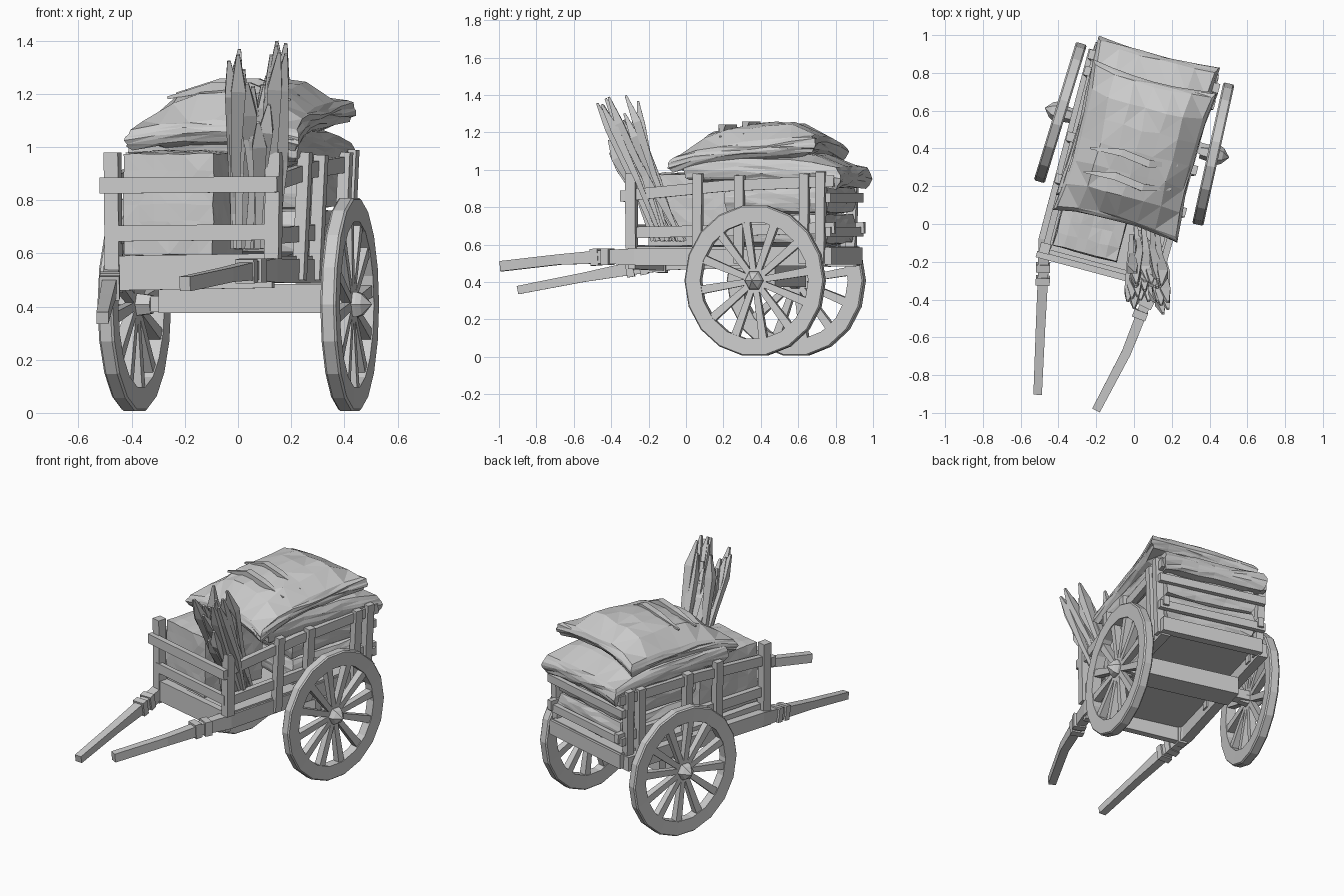
import bpy, bmesh, random
from math import sin, cos, pi, radians
from mathutils import Vector, Matrix

if "Cube" in bpy.data.objects:
    bpy.data.objects.remove(bpy.data.objects["Cube"])

random.seed(4)
# Cart frame: origin under the axle centre, turned 15 degrees on the ground
CART = Matrix.Translation((0.02, 0.49, 0)) @ Matrix.Rotation(radians(-15), 4, 'Z')
WORLD = Matrix.Identity(4)


def finish(name, bm, matrix):
    bmesh.ops.recalc_face_normals(bm, faces=bm.faces)
    me = bpy.data.meshes.new(name)
    bm.to_mesh(me)
    bm.free()
    ob = bpy.data.objects.new(name, me)
    ob.matrix_world = matrix
    bpy.context.collection.objects.link(ob)
    return ob


def add_beam(bm, pts, w, h):
    """Rectangular section swept along pts; w and h may vary per point."""
    pts = [Vector(p) for p in pts]
    n = len(pts)
    w = w if isinstance(w, (list, tuple)) else [w] * n
    h = h if isinstance(h, (list, tuple)) else [h] * n
    rings = []
    for i, p in enumerate(pts):
        t = (pts[min(i + 1, n - 1)] - pts[max(i - 1, 0)]).normalized()
        up = Vector((0, 1, 0)) if abs(t.z) > 0.8 else Vector((0, 0, 1))
        side = t.cross(up).normalized()
        up = side.cross(t)
        rings.append([bm.verts.new(p + side * a * w[i] / 2 + up * b * h[i] / 2)
                      for a, b in ((-1, -1), (1, -1), (1, 1), (-1, 1))])
    for r, s in zip(rings, rings[1:]):
        for k in range(4):
            bm.faces.new((r[k], r[(k + 1) % 4], s[(k + 1) % 4], s[k]))
    bm.faces.new(rings[0])
    bm.faces.new(rings[-1])


def beam(name, pts, w, h, matrix=CART):
    bm = bmesh.new()
    add_beam(bm, pts, w, h)
    return finish(name, bm, matrix)


def add_lathe(bm, profile, n):
    """Closed (x, radius) profile turned around the x axis."""
    rings = [[bm.verts.new((x, r * cos(2 * pi * i / n), r * sin(2 * pi * i / n)))
              for x, r in profile] for i in range(n)]
    m = len(profile)
    for i in range(n):
        a, b = rings[i], rings[(i + 1) % n]
        for k in range(m):
            bm.faces.new((a[k], a[(k + 1) % m], b[(k + 1) % m], b[k]))


def wheel(name, centre, angle, side):
    bm = bmesh.new()
    add_lathe(bm, [(-.028, .315), (.028, .315), (.03, .4), (.022, .407), (-.022, .407), (-.03, .4)], 18)
    add_lathe(bm, [(-.07, .002), (-.07, .04), (.03, .055), (.05, .045), (.085, .002)], 6)
    for i in range(12):
        a = 2 * pi * (i + .3) / 12
        d = Vector((0, cos(a), sin(a)))
        add_beam(bm, [d * .03, d * .33], [.032, .046], [.032, .046])
    m = (Matrix.Translation(centre) @ Matrix.Rotation(radians(-angle), 4, 'Z')
         @ Matrix.Diagonal((side, .94, 1, 1)))
    bm.transform(m)
    return finish(name, bm, WORLD)


def sack(name, centre, size, pinch=.1, edge=.15, rough=.01, bend=lambda u, v: 0, belly=.06):
    """Pillow from a gridded cube: thick in the middle, thin and rounded at the seams."""
    bm = bmesh.new()
    bmesh.ops.create_cube(bm, size=2)
    bmesh.ops.subdivide_edges(bm, edges=bm.edges[:], cuts=5, use_grid_fill=True)
    for vert in bm.verts:
        u, v, w = vert.co
        t = edge + (1 - edge) * max(0, (1 - u ** 4) * (1 - v ** 4)) ** .5
        r = 1 - belly * w * w
        vert.co = (centre[0] + size[0] / 2 * u * r * (1 - pinch * (1 - v * v)),
                   centre[1] + size[1] / 2 * v * r * (1 - pinch * (1 - u * u)),
                   centre[2] + size[2] / 2 * w * t + bend(u, v))
        seam = .5 if max(abs(u), abs(v)) > .99 else 1
        vert.co += Vector([random.uniform(-rough, rough) * seam for _ in range(3)])
    bmesh.ops.triangulate(bm, faces=bm.faces[:])
    return finish(name, bm, CART)


# Wheels and axle
wheel("right_wheel", (.42, .37, .408), 12.5, 1)
wheel("left_wheel", (-.39, .59, .408), 17, -1)
beam("axle", [(-.42, 0, .41), (.42, 0, .41)], .06, .06)
beam("axle_beam", [(-.31, 0, .43), (.33, 0, .43)], .15, .11)

# Bed
beam("bed_floor", [(0, -.71, .57), (0, .37, .57)], .62, .04)
beam("front_board", [(-.33, -.725, .525), (.31, -.725, .535)], .04, .13)
beam("tail_board", [(-.32, .36, .54), (.32, .36, .54)], .05, .09)

# Shafts: run along the bed sides, then bend forward
beam("right_shaft", [(.385, .75, .53), (.12, -.27, .535), (.05, -.45, .535), (-.04, -.68, .52), (-.2, -.985, .485)],
     [.06, .06, .055, .05, .045], [.09, .09, .07, .055, .055], WORLD)
beam("left_shaft", [(-.21, .92, .53), (-.475, -.08, .51), (-.482, -.28, .475), (-.495, -.55, .425), (-.51, -.9, .357)],
     [.06, .06, .055, .05, .045], [.09, .09, .07, .05, .045], WORLD)
for pts in ([(.075, -.40, .535), (.055, -.44, .535)], [(.04, -.46, .535), (.025, -.50, .532)],
            [(-.481, -.21, .488), (-.482, -.25, .48)], [(-.482, -.28, .475), (-.484, -.32, .468)]):
    beam("shaft_band", pts, .075, .09, WORLD)

# Side posts and rails, mirrored
for s, side in ((1, "right"), (-1, "left")):
    for y, top in ((-.36, .98), (-.13, .97), (.23, .98), (.32, .99)):
        beam(side + "_post", [(s * .315, y, .5), (s * .335, y + .01, top)], .045, .05)
    beam(side + "_front_post", [(s * .31, -.725, .58 if s > 0 else .45), (s * .315, -.725, .98)], .055, .055)
    beam(side + "_top_rail", [(s * .31, -.74, .865), (s * .315, -.2, .915), (s * .32, .4, .94)], .035, .06)
    beam(side + "_low_rail", [(s * .3, -.72, .665), (s * .305, .4, .69)], .035, .06)

# Front and back rails
beam("front_top_rail", [(-.35, -.765, .855), (.34, -.765, .86)], .035, .06)
beam("front_low_rail", [(-.31, -.74, .675), (.31, -.74, .68)], .03, .06)
beam("back_top_rail", [(-.34, .37, .85), (.34, .37, .85)], .03, .05)
beam("back_low_rail", [(-.34, .37, .67), (.34, .37, .67)], .03, .05)

# Load inside the bed
sack("front_bale", (-.105, -.48, .785), (.35, .44, .4), .0, .95, .006, belly=.02)
sack("low_sack", (0, .07, .685), (.58, .57, .2), .02, .75)
sack("middle_sack", (0, .07, .85), (.58, .58, .2), .02, .75)

# Sacks on top: the lower one droops over the back, the upper one is domed
sack("lower_top_sack", (0, .0, 1.0), (.66, .87, .19), .04, .6, .01,
     lambda u, v: -.045 * max(0, v) ** 2 + .01 * (1 - u * u))
sack("upper_top_sack", (.015, -.105, 1.085), (.68, .82, .22), .08, .38, .011,
     lambda u, v: .035 * (1 - u * u) + .03 * v - .03 * max(0, -v) ** 2 + .02 * u * (1 + v) / 2 + .012 * (1 - v * v))

# Creases on the upper sack
for y, z in ((-.26, 1.225), (-.13, 1.24)):
    beam("sack_fold", [(-.22, y - .02, z - .04), (-.05, y, z), (.1, y - .02, z), (.25, y + .01, z - .05)],
         [.01, .04, .04, .01], [.01, .035, .035, .01])

# Bundle of pointed stalks leaning forward over the front right corner
bm = bmesh.new()
for i in range(30):
    f = (i * 7 % 30 + .5) / 30
    j = random.uniform
    base = Vector((-.02 + .16 * f, -.1 + j(-.08, .1), .62))
    lean = j(0, 1)
    high = 1.2 + .18 * abs(cos(pi * f)) + j(-.14, .05)
    tip = Vector((-.03 + .22 * f + j(-.02, .02), -.25 - .24 * lean, high))
    mid = base.lerp(tip, .45) + Vector((j(-.02, .02), j(-.01, .03), 0))
    wide = base.lerp(tip, .82) + Vector((j(-.012, .012), j(-.012, .012), 0))
    add_beam(bm, [base, mid, wide, tip], [.022, .034, .055, .012], [.02, .03, .045, .012])
finish("stalk_bundle", bm, WORLD)
